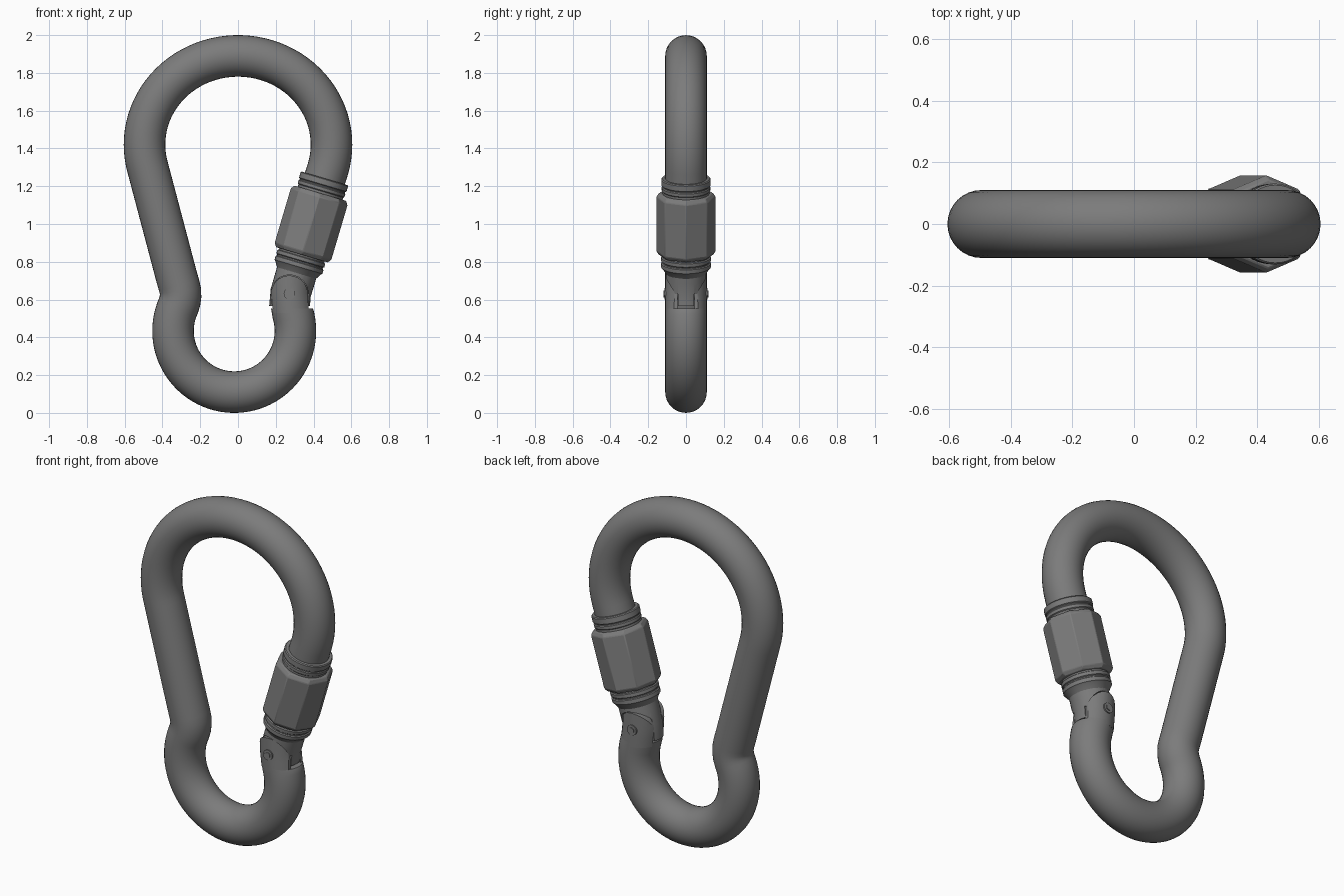
import bpy, bmesh
from math import sin, cos, pi, radians
from mathutils import Vector, Matrix

if "Cube" in bpy.data.objects:
    bpy.data.objects.remove(bpy.data.objects["Cube"])

TILT = radians(16.5)              # lean of the gate
MID = Vector((0.387, 1.0))        # middle of the locking sleeve (x, z)
HINGE = Vector((0.272, 0.63))
R = 0.11                          # bar radius

steel = bpy.data.materials.new("dark_steel")
steel.diffuse_color = (0.2, 0.2, 0.2, 1)
steel.use_nodes = True
steel.node_tree.nodes["Principled BSDF"].inputs["Base Color"].default_value = steel.diffuse_color


def on_gate(t):
    return MID + t * Vector((sin(TILT), cos(TILT)))


def finish(name, bm, smooth=35):
    bmesh.ops.recalc_face_normals(bm, faces=bm.faces)
    me = bpy.data.meshes.new(name)
    bm.to_mesh(me)
    bm.free()
    me.materials.append(steel)
    ob = bpy.data.objects.new(name, me)
    bpy.context.collection.objects.link(ob)
    shade(ob, smooth)
    return ob


def activate(ob):
    bpy.ops.object.select_all(action='DESELECT')
    ob.select_set(True)
    bpy.context.view_layer.objects.active = ob


def shade(ob, angle=35):
    activate(ob)
    bpy.ops.object.shade_smooth_by_angle(angle=radians(angle))


def skin(bm, rings):
    n = len(rings[0])
    for a, b in zip(rings, rings[1:]):
        for i in range(n):
            j = (i + 1) % n
            bm.faces.new((a[i], a[j], b[j], b[i]))
    bm.faces.new(rings[0])
    bm.faces.new(rings[-1])


def sweep(name, pts, r, end=None, segs=32):
    """Round bar along a path in the xz plane; end fixes the last direction."""
    pts = [Vector(p) for p in pts]
    bm = bmesh.new()
    rings = []
    for i, p in enumerate(pts):
        t = Vector((0, 0))
        if i > 0:
            t += (p - pts[i - 1]).normalized()
        if i < len(pts) - 1:
            t += (pts[i + 1] - p).normalized()
        if end and i == len(pts) - 1:
            t = Vector(end)
        t.normalize()
        rings.append([bm.verts.new((p.x + t.y * r * cos(a), r * sin(a), p.y - t.x * r * cos(a)))
                      for a in (2 * pi * k / segs for k in range(segs))])
    skin(bm, rings)
    return finish(name, bm)


def lathe(name, profile, segs, smooth=35):
    """Turn (radius, height) points around the gate axis."""
    bm = bmesh.new()
    rings = [[bm.verts.new((r * cos(2 * pi * k / segs), r * sin(2 * pi * k / segs), t))
              for k in range(segs)] for r, t in profile]
    skin(bm, rings)
    bm.transform(Matrix.Translation((MID.x, 0, MID.y)) @ Matrix.Rotation(TILT, 4, 'Y'))
    return finish(name, bm, smooth)


def prisms(name, outline, y0, y1):
    """Outline in xz extruded from y0 to y1, on both sides."""
    bm = bmesh.new()
    for s in (-1, 1):
        skin(bm, [[bm.verts.new((x, s * y, z)) for x, z in outline] for y in (y0, y1)])
    return finish(name, bm)


def boolean(ob, cutter, op):
    cutter.hide_render = True
    activate(ob)
    m = ob.modifiers.new("cut", 'BOOLEAN')
    m.object, m.operation, m.solver = cutter, op, 'EXACT'
    bpy.ops.object.modifier_apply(modifier=m.name)
    bpy.data.objects.remove(cutter)
    shade(ob)


def arch(r, half, bottom):
    """Round-topped outline around the hinge."""
    top = [(HINGE.x + r * cos(pi * k / 20), HINGE.y + r * sin(pi * k / 20)) for k in range(21)]
    low = [(HINGE.x - half, bottom), (HINGE.x + half, bottom)]
    if half > r + 0.05:
        low = [(HINGE.x - half, HINGE.y)] + low + [(HINGE.x + half, HINGE.y)]
    return top + low


# Main bent bar: big upper bow, left leg with shoulder, small lower bow
path = [on_gate(0.17)]
path += [(0.495 * cos(radians(a)), 1.42 + 0.47 * sin(radians(a))) for a in range(-16, 198, 4)]
path += [(-0.325, 0.72), (-0.312, 0.675), (-0.305, 0.645), (-0.304, 0.618), (-0.308, 0.59)]
path += [(-0.02 + 0.324 * cos(radians(a)), 0.434 + 0.324 * sin(radians(a))) for a in range(156, 380, 4)]
path += [(0.285, 0.553)]
sweep("main_bar", path, R, end=(0, 1))

# Hinge cheeks: round-topped ears on both sides of the gate tongue
cheeks = sweep("hinge_cheeks", [(0.29, 0.51), (0.28, 0.59), HINGE + Vector((0.004, 0)), (0.272, 0.77)], R)
boolean(cheeks, prisms("cheek_shape", arch(0.097, 0.103, 0.53), 0.046, 0.2), 'INTERSECT')

# Gate with its central tongue
gate = sweep("gate", [on_gate(-0.2), on_gate(-0.3), on_gate(-0.38), (0.273, 0.566)], 0.108, end=(0, -1))
boolean(gate, prisms("gate_cut", arch(0.1, 0.2, 0.4), 0.043, 0.25), 'DIFFERENCE')

# Threaded collars above and below the sleeve
lathe("upper_collar", [(0.10, 0.15), (0.124, 0.15), (0.124, 0.182), (0.129, 0.187), (0.129, 0.203),
                       (0.125, 0.208), (0.125, 0.213), (0.131, 0.218), (0.131, 0.247),
                       (0.126, 0.252), (0.10, 0.252)], 40)
lathe("lower_collar", [(0.10, -0.15), (0.125, -0.15), (0.125, -0.178), (0.132, -0.182), (0.132, -0.2),
                       (0.126, -0.205), (0.126, -0.211), (0.132, -0.215), (0.132, -0.236),
                       (0.125, -0.243), (0.107, -0.272), (0.10, -0.272)], 40)

# Eight-sided locking sleeve
sleeve = lathe("locking_sleeve", [(0.125, -0.17), (0.144, -0.17), (0.158, -0.15),
                                  (0.158, 0.15), (0.144, 0.17), (0.125, 0.17)], 8, 20)
bev = sleeve.modifiers.new("soft_edges", 'BEVEL')
bev.width, bev.segments, bev.limit_method = 0.004, 1, 'ANGLE'

# Hinge pin: round head with a hexagonal centre on each side
for name, r, segs, half in (("hinge_pin", 0.03, 24, 0.115), ("pin_centre", 0.018, 6, 0.12)):
    bm = bmesh.new()
    bmesh.ops.create_cone(bm, cap_ends=True, segments=segs, radius1=r, radius2=r, depth=2 * half,
                          matrix=Matrix.Translation((HINGE.x, 0, HINGE.y)) @ Matrix.Rotation(pi / 2, 4, 'X'))
    finish(name, bm)
